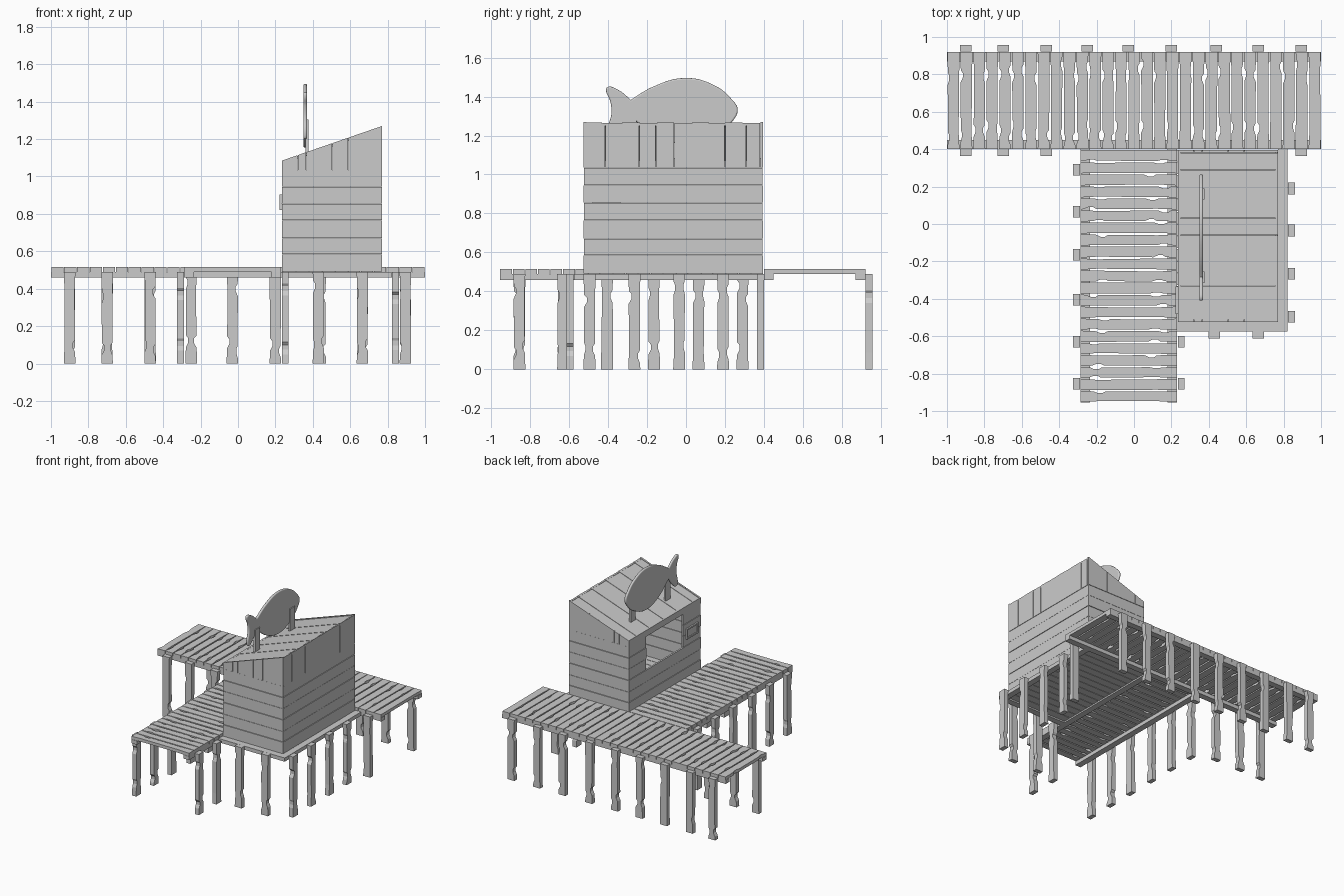
import bpy, bmesh, math, random
from mathutils import Matrix

if "Cube" in bpy.data.objects:
    bpy.data.objects.remove(bpy.data.objects["Cube"])

random.seed(4)
DECK, TOP, BEAM = 0.49, 0.515, 0.46


def solids(name, parts):
    """One mesh from several prisms: (outline, mapping(u,v,w)->xyz, w0, w1)."""
    bm = bmesh.new()
    for pts, f, w0, w1 in parts:
        a = [bm.verts.new(f(u, v, w0)) for u, v in pts]
        b = [bm.verts.new(f(u, v, w1)) for u, v in pts]
        bm.faces.new(a)
        bm.faces.new(b[::-1])
        n = len(pts)
        for i in range(n):
            bm.faces.new((a[i], b[i], b[(i + 1) % n], a[(i + 1) % n]))
    bmesh.ops.recalc_face_normals(bm, faces=bm.faces)
    me = bpy.data.meshes.new(name)
    bm.to_mesh(me)
    bm.free()
    ob = bpy.data.objects.new(name, me)
    bpy.context.collection.objects.link(ob)
    return ob


XY = lambda u, v, w: (u, v, w)
YX = lambda u, v, w: (v, u, w)
XZ = lambda u, v, w: (u, w, v)
YZ = lambda u, v, w: (w, u, v)


def rect(u0, u1, v0, v1):
    return [(u0, v0), (u1, v0), (u1, v1), (u0, v1)]


def box(x0, x1, y0, y1, z0, z1):
    return (rect(x0, x1, y0, y1), XY, z0, z1)


def worn(u0, u1, v0, v1, chip=0.014):
    """Long board outline along u with chipped long edges."""
    def edge(v, s):
        out, L = [(u0, v)], u1 - u0
        for lo, hi in ((0.1, 0.25), (0.72, 0.88)):
            if random.random() < 0.55:
                c = u0 + L * random.uniform(lo, hi)
                d = random.uniform(0.5, 1) * chip
                out += [(c - 0.035, v + s * 0.002), (c - 0.01, v + s * d),
                        (c + 0.015, v + s * d), (c + 0.03, v + s * 0.003)]
            else:
                out.append((u0 + L * (lo + hi) / 2, v + s * random.uniform(0, 0.006)))
        return out + [(u1, v)]
    return edge(v0, 1) + edge(v1, -1)[::-1]


def planks(name, n, v0, v1, u0, u1, f):
    p = (v1 - v0) / n
    solids(name, [(worn(u0, u1, v0 + i * p + 0.002, v0 + (i + 1) * p - 0.002), f,
                   DECK, TOP) for i in range(n)])


# Walkway planks
planks("back_walkway_planks", 29, -1, 1, 0.40, 0.92, YX)
planks("front_walkway_planks", 21, -0.955, 0.398, -0.285, 0.23, XY)

# Support beams and floor under the hut
solids("support_beams", [
    box(-1, 1, 0.40, 0.45, BEAM, DECK), box(-1, 1, 0.87, 0.92, BEAM, DECK),
    box(-0.285, -0.235, -0.955, 0.40, BEAM, DECK),
    box(0.18, 0.23, -0.955, 0.40, BEAM, DECK),
    box(0.77, 0.82, -0.575, 0.40, BEAM, DECK),
    box(0.23, 0.77, -0.575, -0.525, BEAM, DECK)])
solids("hut_floor", [box(0.23, 0.77, -0.525 + i * 0.066, -0.529 + (i + 1) * 0.066,
                         0.472, DECK) for i in range(14)])

# Chipped posts, broad side along the deck edge they carry
posts = []


def post(f, c, w):
    o = [(v, u) for u, v in worn(0, DECK, c - 0.031, c + 0.031, 0.017)]
    posts.append((o, f, w - 0.018, w + 0.018))


for x in (-0.9, -0.7, -0.47, -0.25, -0.03, 0.2, 0.44, 0.665, 0.895):
    post(XZ, x, 0.94)
for x in (-0.9, -0.7, -0.47, 0.895):
    post(XZ, x, 0.382)
for y in (0.29, 0.065, -0.164, -0.405, -0.63, -0.855):
    post(YZ, y, -0.308)
for y in (-0.63, -0.855):
    post(YZ, y, 0.252)
for y in (0.19, -0.035, -0.265, -0.495):
    post(YZ, y, 0.842)
for x in (0.43, 0.665):
    post(XZ, x, -0.594)
solids("posts", posts)

# Hut walls: horizontal boards below, upright boards above
X0, X1, Y0, Y1, T, G = 0.235, 0.77, -0.525, 0.395, 0.014, 0.0015
levels = [0.49, 0.585, 0.67, 0.765, 0.855, 0.945, 1.035]
slope = lambda x: 1.085 + (x - X0) * (1.27 - 1.085) / (X1 - X0)
front, right, left = [], [], []
for i, (a, b) in enumerate(zip(levels, levels[1:])):
    j = 0.002 * (i % 2)
    a, b = a + G, b - G
    for y0, y1 in ((Y0 + j, Y0 + T), (Y1 - T, Y1 - j)):
        front.append(box(X0, X1, y0, y1, a, b))
    right.append(box(X1 - T, X1 - j, Y0 + T, Y1 - T, a, b))
    spans = ((Y0 + T, -0.30), (0.17, Y1 - T)) if i > 2 else ((Y0 + T, Y1 - T),)
    for y0, y1 in spans:
        left.append(box(X0 + j, X0 + T, y0, y1, a, b))
xs = [X0, 0.32, 0.365, 0.505, 0.59, X1]
for i, (a, b) in enumerate(zip(xs, xs[1:])):
    a2, b2 = a + G * (i > 0), b - G * (b < X1)
    q = [(a2, 1.035), (b2, 1.035), (b2, slope(b2)), (a2, slope(a2))]
    front += [(q, XZ, Y0, Y0 + T), (q, XZ, Y1 - T, Y1)]
ys = [Y0 + T, -0.415, -0.24, -0.155, -0.06, 0.2, 0.31, Y1 - T]
for a, b in zip(ys, ys[1:]):
    right.append(box(X1 - T, X1, a + G, b - G, 1.035, 1.262))
left.append(box(X0, X0 + T, Y0 + T, Y1 - T, 1.035, 1.085))
solids("hut_end_walls", front)
solids("hut_rear_wall", right)
solids("hut_window_wall", left)

# Sloping roof boards set between the end walls
roof = []
ry = [Y0 + T, -0.43, -0.33, -0.235, -0.15, -0.06, 0.03, 0.12, 0.2, 0.29, Y1 - T]
for i, (a, b) in enumerate(zip(ry, ry[1:])):
    d = 0.004 + 0.002 * (i % 2)
    q = [(X0, slope(X0) - d), (X1, slope(X1) - d),
         (X1, slope(X1) - 0.018), (X0, slope(X0) - 0.018)]
    roof.append((q, XZ, a + G / 2, b - G / 2))
solids("roof_boards", roof)

# Framed menu panel beside the window
P = (-0.48, -0.335, 0.82, 0.905)
solids("wall_panel", [
    box(0.23, X0, P[0], P[1], P[2], P[3]),
    box(0.223, 0.23, P[0], P[1], P[2], P[2] + 0.012),
    box(0.223, 0.23, P[0], P[1], P[3] - 0.012, P[3]),
    box(0.223, 0.23, P[0], P[0] + 0.012, P[2] + 0.012, P[3] - 0.012),
    box(0.223, 0.23, P[1] - 0.012, P[1], P[2] + 0.012, P[3] - 0.012)])

# Rooftop fish cutout with rounded rim; third value marks sharp corners
outline = [(-0.405, 1.447, 0), (-0.35, 1.435, 0), (-0.283, 1.383, 1), (-0.17, 1.45, 0),
           (0, 1.495, 0), (0.15, 1.455, 0), (0.235, 1.385, 0), (0.265, 1.335, 0),
           (0.24, 1.275, 0), (0.13, 1.19, 0), (0, 1.155, 0), (-0.15, 1.195, 0),
           (-0.283, 1.295, 1), (-0.33, 1.235, 0), (-0.385, 1.2, 0), (-0.398, 1.22, 0),
           (-0.382, 1.32, 0), (-0.39, 1.38, 0), (-0.41, 1.43, 0)]
cu = bpy.data.curves.new("fish_sign", 'CURVE')
cu.dimensions, cu.fill_mode = '2D', 'BOTH'
cu.extrude, cu.bevel_depth, cu.bevel_resolution, cu.offset = 0.002, 0.008, 3, -0.008
cu.resolution_u = 6
sp = cu.splines.new('BEZIER')
sp.bezier_points.add(len(outline) - 1)
sp.use_cyclic_u = True
for bp, (u, v, sharp) in zip(sp.bezier_points, outline):
    bp.co = (u, v, 0)
    bp.handle_left_type = bp.handle_right_type = 'VECTOR' if sharp else 'AUTO'
fish = bpy.data.objects.new("fish_sign", cu)
bpy.context.collection.objects.link(fish)
fish.matrix_world = Matrix.Translation((0.359, 0, 0)) @ \
    Matrix.Rotation(math.pi / 2, 4, 'Z') @ Matrix.Rotation(math.pi / 2, 4, 'X')
bpy.context.view_layer.objects.active = fish
fish.select_set(True)
bpy.ops.object.convert(target='MESH')
bpy.ops.object.shade_smooth_by_angle(angle=math.radians(40))

# Brackets holding the fish to the roof
solids("fish_brackets", [box(0.36, 0.376, y, y + 0.06, 1.11, 1.305)
                         for y in (-0.315, 0.13)])
